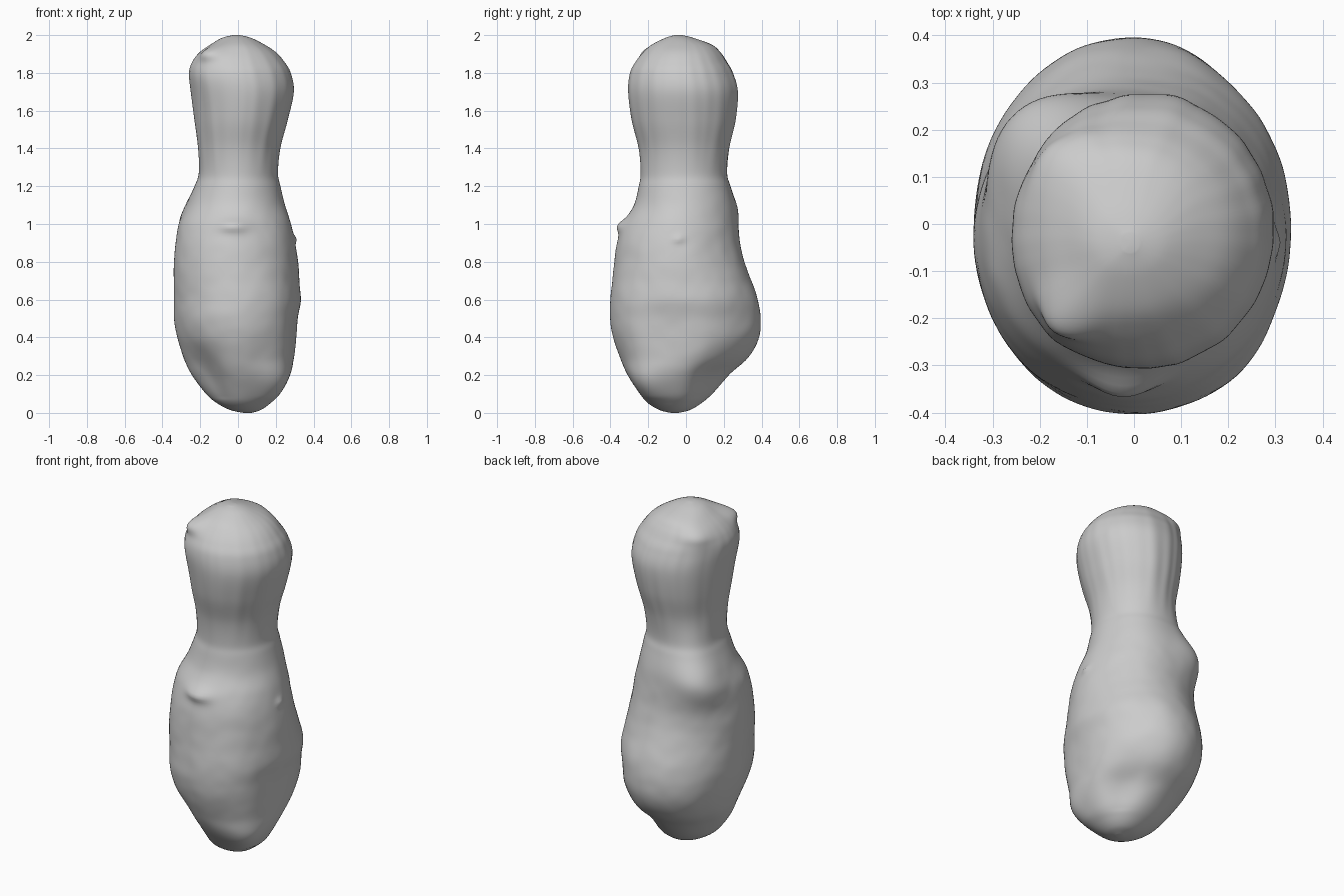
import bpy, bmesh, math
from mathutils import Vector, noise

# Profile rows: height, left, right, front, back extents
ROWS = [
    (0.00, 0.03, 0.07, -0.08, -0.04),
    (0.015, -0.04, 0.12, -0.14, 0.02),
    (0.05, -0.11, 0.17, -0.20, 0.08),
    (0.10, -0.17, 0.22, -0.245, 0.14),
    (0.20, -0.245, 0.275, -0.31, 0.23),
    (0.29, -0.29, 0.298, -0.348, 0.33),
    (0.40, -0.32, 0.308, -0.385, 0.387),
    (0.50, -0.335, 0.315, -0.40, 0.397),
    (0.60, -0.34, 0.333, -0.40, 0.38),
    (0.70, -0.342, 0.325, -0.393, 0.345),
    (0.80, -0.34, 0.315, -0.38, 0.31),
    (0.90, -0.33, 0.30, -0.365, 0.285),
    (1.00, -0.31, 0.28, -0.33, 0.27),
    (1.10, -0.265, 0.25, -0.275, 0.255),
    (1.20, -0.225, 0.225, -0.25, 0.23),
    (1.27, -0.205, 0.212, -0.24, 0.215),
    (1.40, -0.212, 0.225, -0.25, 0.23),
    (1.55, -0.232, 0.265, -0.287, 0.265),
    (1.70, -0.25, 0.297, -0.305, 0.277),
    (1.80, -0.258, 0.28, -0.295, 0.25),
    (1.86, -0.24, 0.245, -0.265, 0.215),
    (1.91, -0.20, 0.20, -0.225, 0.18),
    (1.95, -0.145, 0.14, -0.18, 0.135),
    (1.985, -0.085, 0.07, -0.11, 0.04),
    (2.00, -0.025, 0.01, -0.06, -0.02),
]
# Local lumps: angle (deg), height, angular width, height width, amount
LUMPS = [
    (230, 1.91, 18, 0.045, 0.05),   # knob on the head's front left corner
    (225, 1.78, 30, 0.12, 0.013),   # fullness below the knob
    (135, 1.90, 25, 0.06, 0.035),   # head's back left corner
    (135, 1.07, 28, 0.14, 0.07),    # back left shoulder
    (135, 1.27, 28, 0.10, 0.02),    # neck above it
    (268, 0.99, 15, 0.035, 0.03),   # ledge on the front
    (0, 0.92, 5, 0.02, 0.012),      # small wart on the right
    (315, 0.42, 22, 0.2, 0.022),    # front right swelling
    (318, 0.15, 25, 0.1, 0.04),     # and its foot
    (45, 0.20, 28, 0.13, -0.045),   # hollows either side of the keel
    (225, 0.20, 28, 0.13, -0.045),
]
SIDES, STEPS = 128, 7


def spline(p0, p1, p2, p3, t):
    return [0.5 * (2*b + (c-a)*t + (2*a-5*b+4*c-d)*t*t + (3*b-a-3*c+d)*t**3)
            for a, b, c, d in zip(p0, p1, p2, p3)]


def smooth_rows(rows):
    out, n = [], len(rows)
    for i in range(n - 1):
        q = [rows[min(max(i + k, 0), n - 1)] for k in (-1, 0, 1, 2)]
        out += [spline(*q, s / STEPS) for s in range(STEPS)]
    return out + [list(rows[-1])]


def surface_point(row, ang):
    z, x0, x1, y0, y1 = row
    c, s = math.cos(ang), math.sin(ang)
    p = Vector(((x0 + x1) / 2 + (x1 - x0) / 2 * c,
                (y0 + y1) / 2 + (y1 - y0) / 2 * s, z))
    push = 0.0
    for a, h, wa, wh, amt in LUMPS:
        da = (math.degrees(ang) - a + 180) % 360 - 180
        push += amt * math.exp(-(da / wa) ** 2 - ((z - h) / wh) ** 2)
    push *= min(1, z * 12)
    # Uneven surface on the lower body, vertical creases on the head
    low = max(0, min(1, (1.25 - z) * 4)) * min(1, z * 4)
    push += low * (0.006 * noise.noise(p * 5) + 0.0015 * noise.noise(p * 14))
    high = max(0, min(1, (z - 1.25) * 4)) * min(1, (2 - z) * 5)
    push += high * 0.005 * noise.noise(Vector((c * 5, s * 5, z)))
    return p + Vector((c, s, 0)) * push


# Lumpy skittle-shaped body, lofted from rings
bm = bmesh.new()
rings = [[bm.verts.new(surface_point(r, 2 * math.pi * k / SIDES)) for k in range(SIDES)]
         for r in smooth_rows(ROWS)]
for a, b in zip(rings, rings[1:]):
    for k in range(SIDES):
        j = (k + 1) % SIDES
        bm.faces.new((a[k], a[j], b[j], b[k]))
# Close both ends with a fan
for ring in (rings[0], rings[-1]):
    mid = sum((v.co for v in ring), Vector()) / SIDES
    tip = bm.verts.new(mid)
    for k in range(SIDES):
        bm.faces.new((ring[k], ring[(k + 1) % SIDES], tip))
bmesh.ops.recalc_face_normals(bm, faces=bm.faces[:])
for f in bm.faces:
    f.smooth = True
mesh = bpy.data.meshes.new("lumpy_body")
bm.to_mesh(mesh)
bm.free()
body = bpy.data.objects.new("lumpy_body", mesh)
bpy.context.collection.objects.link(body)
